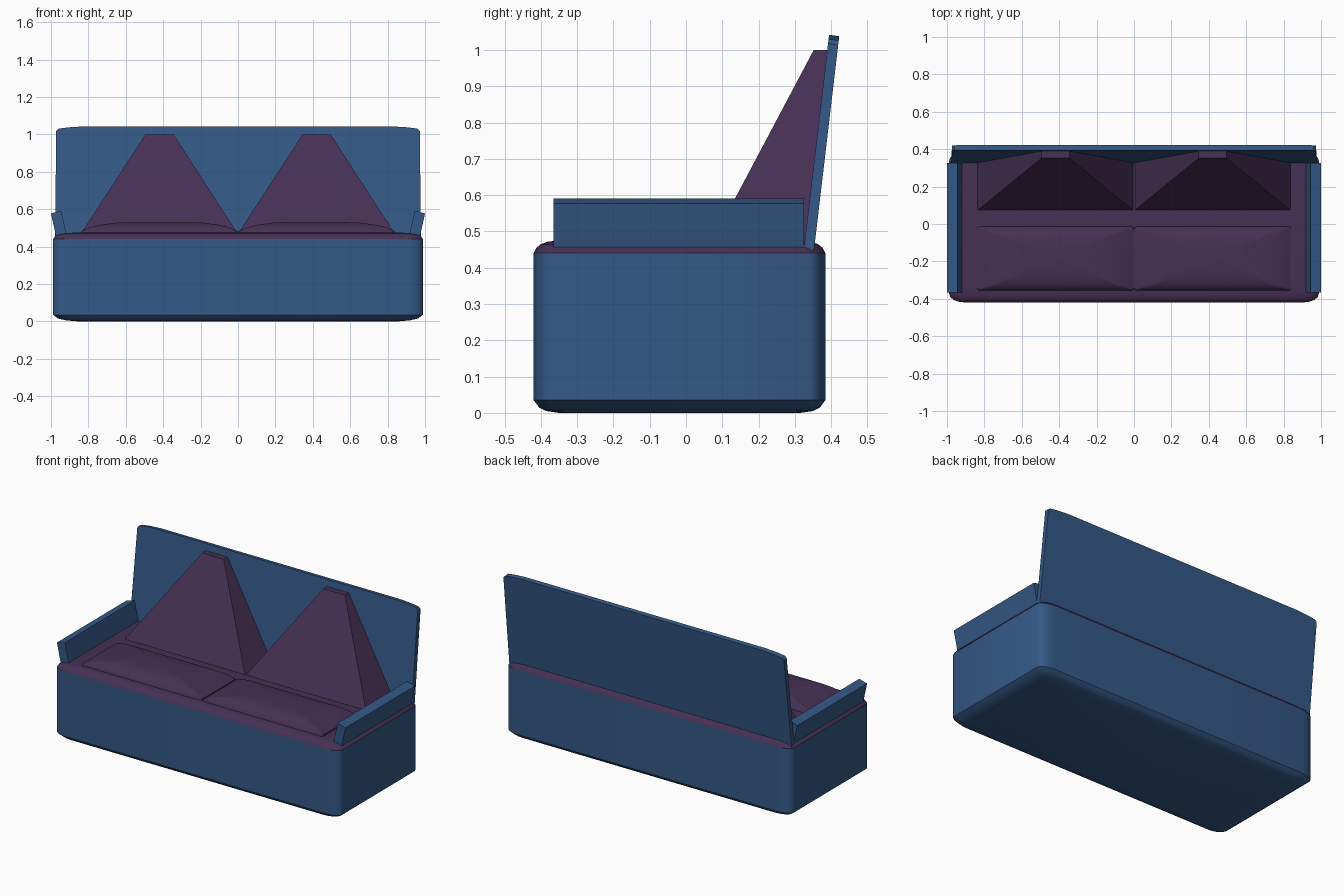
import bpy, bmesh, math

if "Cube" in bpy.data.objects:
    bpy.data.objects.remove(bpy.data.objects["Cube"])


def material(name, color):
    m = bpy.data.materials.new(name)
    m.diffuse_color = (*color, 1)
    m.use_nodes = True
    m.node_tree.nodes["Principled BSDF"].inputs["Base Color"].default_value = m.diffuse_color
    return m


BLUE = material("blue_fabric", (0.035, 0.1, 0.24))
PLUM = material("plum_fabric", (0.06, 0.03, 0.09))


def finish(name, bm, mat, smooth=None):
    bmesh.ops.recalc_face_normals(bm, faces=bm.faces)
    me = bpy.data.meshes.new(name)
    bm.to_mesh(me)
    bm.free()
    ob = bpy.data.objects.new(name, me)
    bpy.context.collection.objects.link(ob)
    me.materials.append(mat)
    if smooth:
        bpy.ops.object.select_all(action='DESELECT')
        ob.select_set(True)
        bpy.context.view_layer.objects.active = ob
        bpy.ops.object.shade_smooth_by_angle(angle=math.radians(smooth))
    return ob


def ring(cx, cy, hx, hy, rx, ry, n=4):
    """Rectangle outline with elliptical corners."""
    pts = []
    for k, (sx, sy) in enumerate([(1, 1), (-1, 1), (-1, -1), (1, -1)]):
        for i in range(n + 1):
            a = math.pi / 2 * (k + i / n)
            pts.append((cx + sx * (hx - rx) + rx * math.cos(a),
                        cy + sy * (hy - ry) + ry * math.sin(a)))
    return pts


def loft(name, loops, mat, smooth=None):
    """Skin equal-length closed loops of 3D points and cap both ends."""
    bm = bmesh.new()
    rows = [[bm.verts.new(p) for p in loop] for loop in loops]
    n = len(rows[0])
    for a, b in zip(rows, rows[1:]):
        for i in range(n):
            bm.faces.new((a[i], a[(i + 1) % n], b[(i + 1) % n], b[i]))
    bm.faces.new(rows[0][::-1])
    bm.faces.new(rows[-1])
    return finish(name, bm, mat, smooth)


def slab(name, center, half, corner, levels, mat, smooth=35):
    """Rounded block; levels are (z, x inset, y inset)."""
    loops = [[(x, y, z) for x, y in ring(*center, half[0] - ix, half[1] - iy, *corner)]
             for z, ix, iy in levels]
    return loft(name, loops, mat, smooth)


def rect(x0, x1, y0, y1, z):
    return [(x0, y0, z), (x1, y0, z), (x1, y1, z), (x0, y1, z)]


# Upholstered base with rounded underside, and the seat pad on top of it
CENTER, HALF, CORNER = (0, -0.018), (0.988, 0.402), (0.09, 0.045)
slab("base", CENTER, HALF, CORNER,
     [(0, 0.13, 0.07), (0.005, 0.07, 0.035), (0.015, 0.025, 0.015),
      (0.035, 0, 0), (0.44, 0, 0)], BLUE)
slab("seat_pad", CENTER, HALF, CORNER,
     [(0.44, 0, 0), (0.455, 0.01, 0.008), (0.465, 0.03, 0.02),
      (0.472, 0.07, 0.04), (0.475, 0.13, 0.07)], PLUM)

# Leaning backrest panel: outline in x-z, offset in y by the slope
outline = [(-0.978, 0.44), (0.978, 0.44), (0.972, 1.018), (0.96, 1.03),
           (0.91, 1.037), (0.83, 1.042), (-0.83, 1.042), (-0.91, 1.037),
           (-0.96, 1.03), (-0.972, 1.018)]
lean = lambda z: 0.325 + (z - 0.455) * 0.118
loft("backrest", [[(x, lean(z) + d, z - d * 0.15) for x, z in outline]
                  for d in (0, 0.028)], BLUE)

for s, side in ((-1, "left"), (1, "right")):
    # Thin armrest tilted outward
    section = [(0.912, 0.44), (0.97, 0.44), (1.0, 0.577), (0.945, 0.591)]
    loft(side + "_armrest", [[(s * x, y, z) for x, z in section]
                             for y in (-0.365, 0.325)], BLUE)

    # Tapered back cushion
    x = sorted((0, s * 0.84))
    t = sorted((s * 0.345, s * 0.495))
    loft(side + "_back_cushion", [rect(*x, 0.07, 0.33, 0.468),
                                  rect(*t, 0.352, 0.389, 1.0)], PLUM)

    # Domed seat cushion
    slab(side + "_seat_cushion", (s * 0.42, -0.185), (0.42, 0.173), (0.012, 0.012),
         [(0.46, 0, 0), (0.483, 0.004, 0.003), (0.503, 0.05, 0.018),
          (0.517, 0.11, 0.036), (0.527, 0.18, 0.07), (0.531, 0.28, 0.12)], PLUM, 50)
